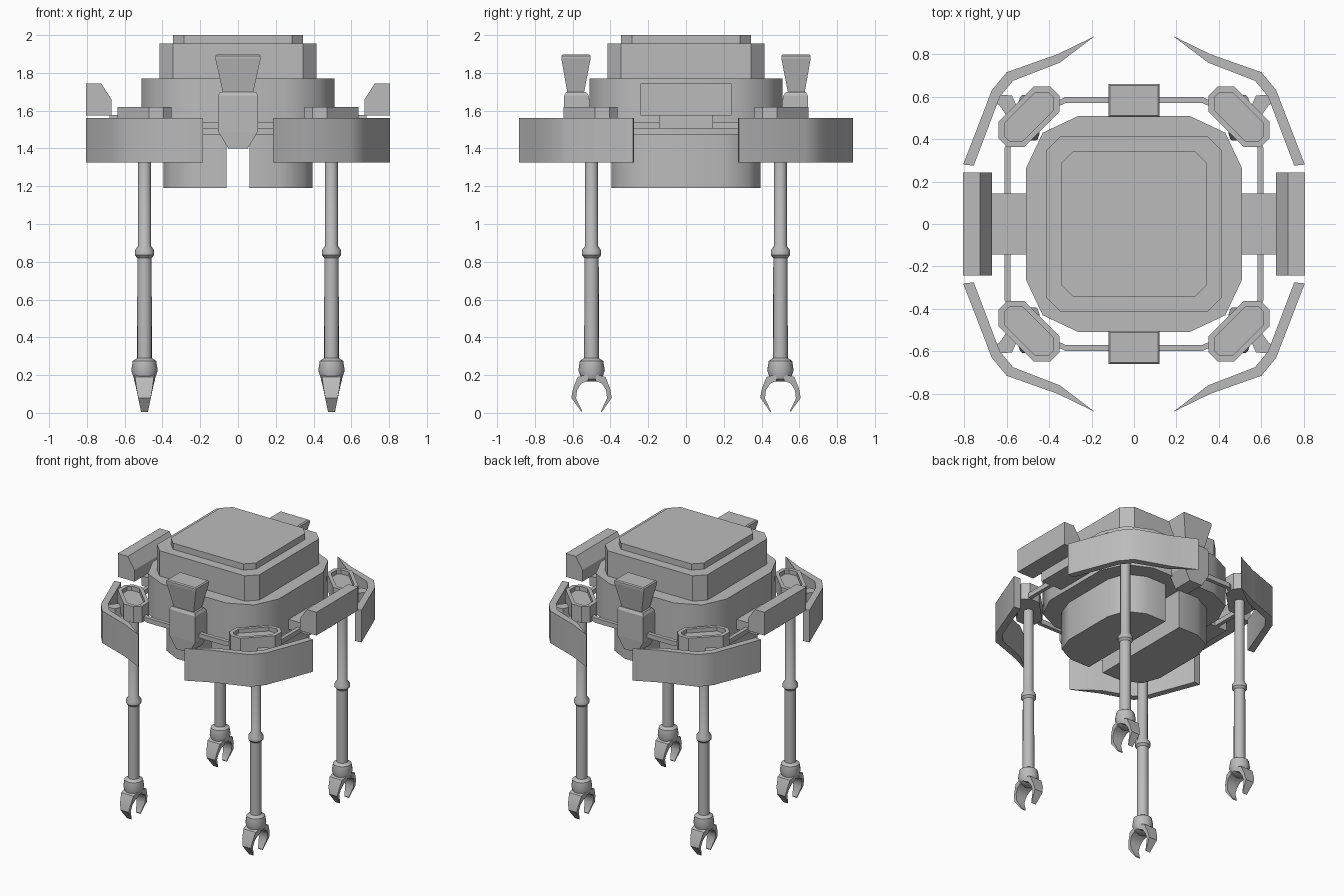
import bpy, bmesh, math

cube = bpy.data.objects.get("Cube")
if cube:
    bpy.data.objects.remove(cube, do_unlink=True)

grey = bpy.data.materials.new("plain_grey")
grey.use_nodes = True
grey.diffuse_color = (0.5, 0.5, 0.5, 1)
grey.node_tree.nodes["Principled BSDF"].inputs["Base Color"].default_value = (0.5, 0.5, 0.5, 1)


def loft(name, rings, smooth=None):
    """Skin a stack of equal rings and cap both ends."""
    bm = bmesh.new()
    loops = [[bm.verts.new(p) for p in ring] for ring in rings]
    for a, b in zip(loops, loops[1:]):
        for i in range(len(a)):
            j = (i + 1) % len(a)
            bm.faces.new((a[i], a[j], b[j], b[i]))
    bm.faces.new(loops[0])
    bm.faces.new(loops[-1])
    bmesh.ops.recalc_face_normals(bm, faces=bm.faces)
    mesh = bpy.data.meshes.new(name)
    bm.to_mesh(mesh)
    bm.free()
    obj = bpy.data.objects.new(name, mesh)
    bpy.context.collection.objects.link(obj)
    mesh.materials.append(grey)
    if smooth:
        bpy.ops.object.select_all(action="DESELECT")
        obj.select_set(True)
        bpy.context.view_layer.objects.active = obj
        bpy.ops.object.shade_smooth_by_angle(angle=math.radians(smooth))
    return obj


def prism(name, outline, z0, z1, smooth=None):
    return loft(name, [[(x, y, z) for x, y in outline] for z in (z0, z1)], smooth)


def four_fold(quarter):
    """Repeat a corner outline, listed from +x round to +y, in all quadrants."""
    pts = list(quarter)
    pts += [(-x, y) for x, y in reversed(quarter)]
    pts += [(-x, -y) for x, y in quarter]
    pts += [(x, -y) for x, y in reversed(quarter)]
    return pts


def rect(x0, x1, y0, y1):
    return [(x0, y0), (x1, y0), (x1, y1), (x0, y1)]


def rect_ring(hx, y0, y1, z):
    return [(x, y, z) for x, y in rect(-hx, hx, y0, y1)]


# Stacked central hull
prism("main_hull", four_fold([(0.51, 0.26), (0.43, 0.43), (0.26, 0.51)]), 1.475, 1.77, 50)
prism("upper_hull", four_fold([(0.415, 0.345), (0.345, 0.415)]), 1.77, 1.955)
prism("roof_plate", four_fold([(0.345, 0.285), (0.285, 0.345)]), 1.955, 2.0)

# Twin lower bays with a slot between them
bay = [(0.06, 0.395), (0.22, 0.395), (0.35, 0.33), (0.395, 0.2)]
bay += [(x, -y) for x, y in reversed(bay)]

for s, side in ((1, "left"), (-1, "right")):
    prism(side + "_lower_bay", [(s * x, y) for x, y in bay], 1.19, 1.475, 50)
    # Side box, its arm and its rail
    box = [(0.67, 1.575), (0.805, 1.575), (0.805, 1.745), (0.725, 1.745), (0.67, 1.66)]
    loft(side + "_box", [[(s * x, y, z) for x, z in box] for y in (-0.242, 0.242)])
    prism(side + "_arm", rect(s * 0.45, s * 0.68, -0.143, 0.143), 1.505, 1.577)

for s, end in ((-1, "front"), (1, "back")):
    # Pod with a chamfered foot and a flared head
    def pod_ring(hx, y0, y1, z):
        return rect_ring(hx, s * y0, s * y1, z)
    loft(end + "_pod", [pod_ring(0.052, 0.49, 0.64, 1.40), pod_ring(0.105, 0.49, 0.645, 1.49),
                        pod_ring(0.105, 0.515, 0.645, 1.68), pod_ring(0.095, 0.53, 0.635, 1.70)])
    loft(end + "_pod_head", [pod_ring(0.08, 0.54, 0.628, 1.695), pod_ring(0.12, 0.505, 0.66, 1.875),
                             pod_ring(0.12, 0.505, 0.66, 1.89), pod_ring(0.112, 0.512, 0.653, 1.897)])


def rail(name, path):
    """Flat bar following a list of (x, y) points with its width on one side."""
    rings = []
    for x, y, dx, dy in path:
        rings.append([(x - dx, y - dy, 1.505), (x + dx, y + dy, 1.505),
                      (x + dx, y + dy, 1.54), (x - dx, y - dy, 1.54)])
    loft(name, rings)


for s, tag in ((1, "a"), (-1, "b")):
    w = 0.014
    rail("cross_rail_" + tag, [(-0.42, s * 0.54, 0, w), (-0.32, s * 0.585, 0, w),
                               (0.32, s * 0.585, 0, w), (0.42, s * 0.54, 0, w)])
    rail("side_rail_" + tag, [(s * 0.56, -0.43, w, 0), (s * 0.595, -0.36, w, 0),
                              (s * 0.595, 0.36, w, 0), (s * 0.56, 0.43, w, 0)])

# Corner panel outline, outer edge then inner edge
panel = [(0.805, 0.28), (0.67, 0.63), (0.60, 0.715), (0.36, 0.80), (0.185, 0.885),
         (0.35, 0.76), (0.57, 0.675), (0.632, 0.60), (0.755, 0.275)]
# Leg profile as radius, height
leg = [(0.03, 0.165), (0.055, 0.18), (0.07, 0.225), (0.062, 0.275), (0.039, 0.29), (0.038, 0.82),
       (0.051, 0.835), (0.051, 0.86), (0.034, 0.885), (0.034, 1.52)]
# Claw stations: outer y, z, inner y, z, half width
claw = [(0.02, 0.205, 0.02, 0.17, 0.055), (0.074, 0.19, 0.055, 0.155, 0.05),
        (0.098, 0.13, 0.077, 0.12, 0.042), (0.107, 0.08, 0.082, 0.077, 0.033),
        (0.053, 0.004, 0.05, 0.01, 0.018)]
SIDES = 16


def hub_ring(cx, cy, sx, sy, length, width, cut, z):
    """Long octagon lying across the corner diagonal."""
    pts = four_fold([(length, width - cut), (length - cut, width)])
    r = math.sqrt(0.5)
    return [(cx + sx * r * (v - u), cy + sy * r * (v + u), z) for u, v in pts]


for sx, x_name in ((1, "left"), (-1, "right")):
    for sy, y_name in ((-1, "front"), (1, "back")):
        tag = y_name + "_" + x_name + "_"
        prism(tag + "panel", [(sx * x, sy * y) for x, y in panel], 1.325, 1.56, 50)
        cx, cy = sx * 0.495, sy * 0.505
        # Hub with a recessed top
        sizes = [(0.172, 0.085, 0.055, 1.50), (0.172, 0.085, 0.055, 1.62),
                 (0.147, 0.06, 0.045, 1.62), (0.147, 0.06, 0.045, 1.59)]
        loft(tag + "hub", [hub_ring(cx, cy, sx, sy, *s) for s in sizes])
        # Bracket joining hub and panel
        link = [(0.55, 0.55), (0.60, 0.51), (0.635, 0.56), (0.655, 0.57), (0.64, 0.61), (0.575, 0.605)]
        prism(tag + "bracket", [(sx * x, sy * y) for x, y in link], 1.47, 1.54)
        # Leg with knee and ankle ball
        rings = []
        for r, z in leg:
            rings.append([(cx + r * math.cos(math.tau * i / SIDES),
                           sy * 0.5 + r * math.sin(math.tau * i / SIDES), z) for i in range(SIDES)])
        loft(tag + "leg", rings, 40)
        # Pair of curved claws
        for d, c_name in ((-1, "fore_claw"), (1, "aft_claw")):
            rings = []
            for oy, oz, iy, iz, w in claw:
                o, n = sy * 0.5 + d * oy, sy * 0.5 + d * iy
                rings.append([(cx - w, o, oz), (cx + w, o, oz), (cx + w, n, iz), (cx - w, n, iz)])
            loft(tag + c_name, rings, 45)
